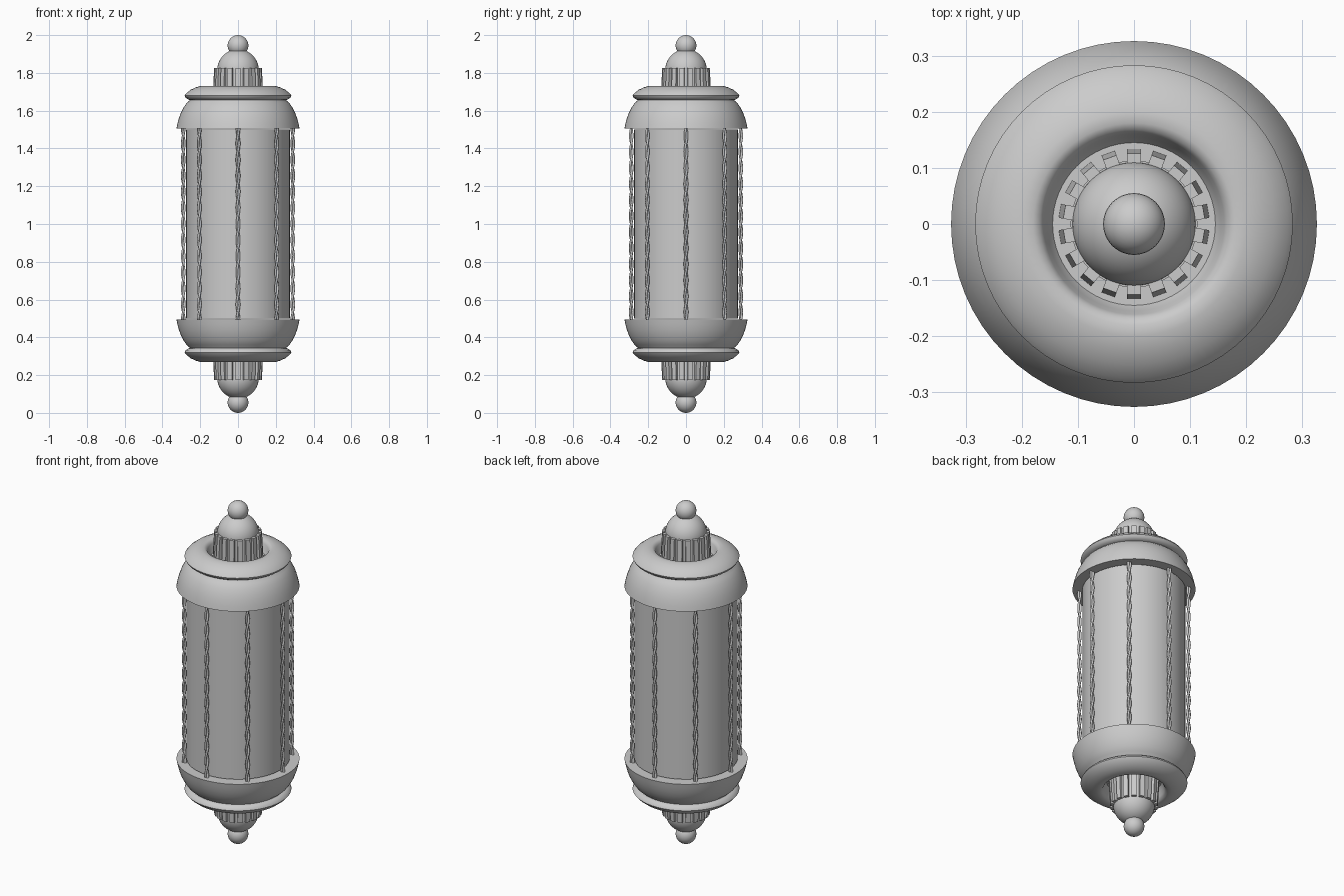
import bpy, bmesh, math
from mathutils import Vector

if "Cube" in bpy.data.objects:
    bpy.data.objects.remove(bpy.data.objects["Cube"])

SEG = 64


def finish(name, bm, smooth=True):
    bmesh.ops.remove_doubles(bm, verts=bm.verts, dist=1e-5)
    bmesh.ops.recalc_face_normals(bm, faces=bm.faces)
    me = bpy.data.meshes.new(name)
    bm.to_mesh(me)
    bm.free()
    ob = bpy.data.objects.new(name, me)
    bpy.context.collection.objects.link(ob)
    if smooth:
        bpy.ops.object.select_all(action='DESELECT')
        ob.select_set(True)
        bpy.context.view_layer.objects.active = ob
        bpy.ops.object.shade_smooth_by_angle(angle=math.radians(35))
    return ob


def lathe(name, profile, flip=False, closed=False):
    """Spin (radius, z) points round the z axis; flip mirrors about z = 1."""
    bm = bmesh.new()
    vs = [bm.verts.new((r, 0, 2 - z if flip else z)) for r, z in profile]
    pairs = list(zip(vs, vs[1:])) + ([(vs[-1], vs[0])] if closed else [])
    edges = [bm.edges.new(p) for p in pairs]
    bmesh.ops.spin(bm, geom=vs + edges, cent=(0, 0, 0), axis=(0, 0, 1),
                   angle=2 * math.pi, steps=SEG, use_duplicate=False)
    return finish(name, bm)


def arc(cr, cz, rr, rz, a0, a1, n):
    return [(max(0, cr + rr * math.cos(math.radians(a0 + (a1 - a0) * i / n))),
             cz + rz * math.sin(math.radians(a0 + (a1 - a0) * i / n)))
            for i in range(n + 1)]


def flutes(name, flip):
    """Ring of 18 slightly flared ribs round the neck."""
    bm = bmesh.new()
    for k in range(18):
        a = k * math.tau / 18 + math.pi / 2
        out, side = Vector((math.cos(a), math.sin(a), 0)), Vector((-math.sin(a), math.cos(a), 0))
        rings = []
        for z, r in ((1.825, 0.126), (1.65, 0.135)):
            z = 2 - z if flip else z
            rings.append([bm.verts.new(out * rad + side * s + Vector((0, 0, z)))
                          for rad, s in ((0.105, -.0125), (r, -.0125), (r, .0125), (0.105, .0125))])
        t, b = rings
        bm.faces.new(t)
        bm.faces.new(b[::-1])
        for i in range(4):
            j = (i + 1) % 4
            bm.faces.new((t[i], b[i], b[j], t[j]))
    return finish(name, bm, smooth=False)


def twisted_rod(name, x, y):
    """Two strands wound round each other."""
    cu = bpy.data.curves.new(name, 'CURVE')
    cu.dimensions = '3D'
    cu.bevel_depth = 0.0065
    cu.bevel_resolution = 1
    cu.use_fill_caps = True
    n = 80
    for s in range(2):
        sp = cu.splines.new('POLY')
        sp.points.add(n)
        for i, p in enumerate(sp.points):
            a = s * math.pi + i / n * 6 * math.tau
            p.co = (x + 0.006 * math.cos(a), y + 0.006 * math.sin(a), 0.49 + 1.02 * i / n, 1)
    ob = bpy.data.objects.new(name, cu)
    bpy.context.collection.objects.link(ob)


# Cap, collar, neck and finial, built at both ends
cap = [(0.0, 1.67), (0.245, 1.67), (0.252, 1.658), (0.272, 1.64), (0.288, 1.617), (0.302, 1.59),
       (0.313, 1.56), (0.321, 1.53), (0.326, 1.505), (0.0, 1.505)]
collar = ([(0.135, 1.655), (0.25, 1.655), (0.265, 1.66), (0.277, 1.668), (0.283, 1.68)]
          + [(0.274, 1.692), (0.25, 1.711), (0.225, 1.723), (0.2, 1.73), (0.18, 1.73),
             (0.168, 1.724), (0.161, 1.712), (0.155, 1.69), (0.145, 1.67)])
for end, flip in (("upper", False), ("lower", True)):
    lathe(end + "_cap", cap, flip)
    lathe(end + "_collar", collar, flip, closed=True)
    lathe(end + "_neck", [(0, 1.65), (0.113, 1.65), (0.113, 1.822), (0, 1.822)], flip)
    flutes(end + "_neck_flutes", flip)
    lathe(end + "_dome", [(0, 1.81), (0.105, 1.81)] + arc(0, 1.815, 0.11, 0.11, 0, 90, 12), flip)
    lathe(end + "_finial_ball", arc(0, 1.945, 0.055, 0.055, -90, 90, 16), flip)

# Lantern body
lathe("glass_cylinder", [(0, 0.5), (0.274, 0.5), (0.274, 1.5), (0, 1.5)])

# Twisted rods round the body
for k in range(8):
    a = k * math.tau / 8
    twisted_rod("twisted_rod_%d" % (k + 1), 0.29 * math.cos(a), 0.29 * math.sin(a))
